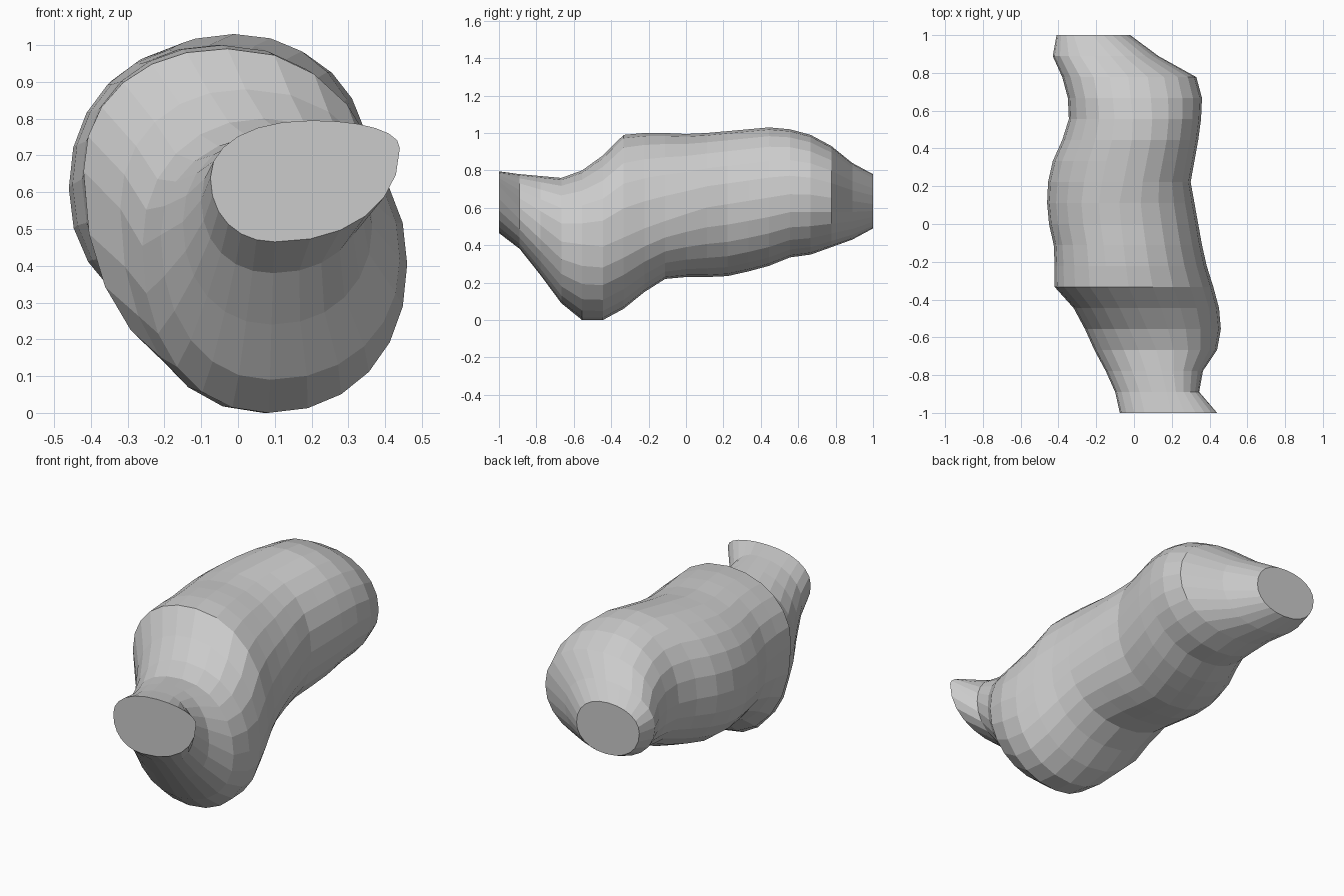
import bpy, bmesh
from math import sin, cos, pi

if "Cube" in bpy.data.objects:
    bpy.data.objects.remove(bpy.data.objects["Cube"])

SIDES = 24
RINGS = 19

# Outer limits of each cross-section, evenly spaced from y=-1 to y=1
LEFT = [-.075, -.10, -.15, -.21, -.26, -.32, -.42, -.42, -.425, -.45,
        -.46, -.455, -.43, -.38, -.345, -.35, -.38, -.43, -.41]
RIGHT = [.44, .345, .365, .44, .46, .45, .42, .385, .36, .34,
         .32, .30, .32, .34, .355, .36, .33, .13, -.02]
BOTTOM = [.465, .38, .24, .09, .0, .0, .06, .15, .22, .23,
          .23, .235, .26, .29, .335, .35, .39, .43, .49]
TOP = [.795, .78, .77, .76, .80, .88, .99, 1.0, 1.0, .995,
       1.0, 1.01, 1.02, 1.03, 1.02, .99, .93, .84, .78]

# Where the limits are reached: (y, value) keys
LEFT_Z = [(-1, .64), (-.78, .52), (-.56, .45), (-.33, .66), (.1, .61), (.7, .65), (1, .66)]
RIGHT_Z = [(-1, .72), (-.89, .60), (-.67, .42), (-.45, .39), (-.2, .5), (.1, .6), (.6, .68), (1, .62)]
TOP_X = [(-1, .2), (-.67, .12), (-.33, -.03), (.1, -.08), (.5, .0), (.78, -.03), (1, -.22)]
BOTTOM_X = [(-1, .1), (-.5, .08), (-.1, .0), (.2, -.06), (.6, .0), (.8, -.05), (1, -.2)]


def key(track, y):
    for (a, u), (b, v) in zip(track, track[1:]):
        if y <= b:
            return u + (v - u) * (y - a) / (b - a)
    return track[-1][1]


def rounded(v, power=.93):
    return abs(v) ** power


def ring(i):
    """Cross-section made of four elliptical quarters between its extremes."""
    y = -1 + 2 * i / (RINGS - 1)
    xt, xb = key(TOP_X, y), key(BOTTOM_X, y)
    zl, zr = key(LEFT_Z, y), key(RIGHT_Z, y)
    pts = []
    for k in range(SIDES):
        a = 2 * pi * k / SIDES
        c, s = cos(a), sin(a)
        mid_x = xt if s >= 0 else xb
        mid_z = zr if c >= 0 else zl
        edge_x = RIGHT[i] if c >= 0 else LEFT[i]
        edge_z = TOP[i] if s >= 0 else BOTTOM[i]
        pts.append((mid_x + (edge_x - mid_x) * rounded(c), y,
                    mid_z + (edge_z - mid_z) * rounded(s)))
    return pts


# Lumpy tube body with flat cut ends
bm = bmesh.new()
loops = [[bm.verts.new(p) for p in ring(i)] for i in range(RINGS)]
for a, b in zip(loops, loops[1:]):
    for k in range(SIDES):
        n = (k + 1) % SIDES
        bm.faces.new((a[k], a[n], b[n], b[k]))
bm.faces.new(loops[0])
bm.faces.new(loops[-1])
bmesh.ops.recalc_face_normals(bm, faces=bm.faces)
mesh = bpy.data.meshes.new("tube_body")
bm.to_mesh(mesh)
bm.free()
bpy.context.collection.objects.link(bpy.data.objects.new("tube_body", mesh))
